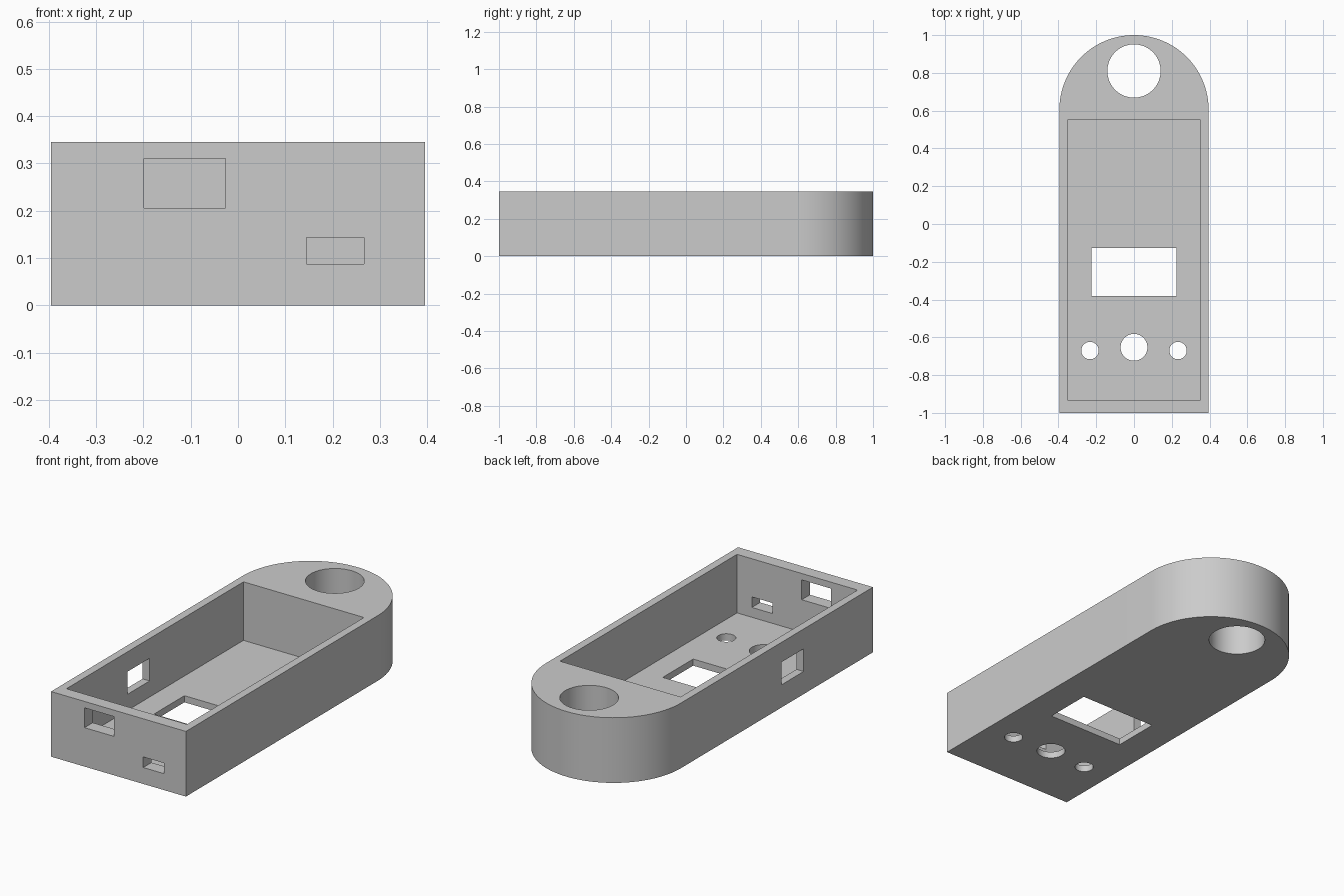
import bpy, math

old = bpy.data.objects.get("Cube")
if old:
    bpy.data.objects.remove(old, do_unlink=True)

# Single plain grey material
grey = bpy.data.materials.new("light grey plastic")
grey.use_nodes = True
color = (0.6, 0.6, 0.6, 1)
grey.diffuse_color = color
grey.node_tree.nodes["Principled BSDF"].inputs["Base Color"].default_value = color

WIDTH, HEIGHT, FLOOR = 0.395, 0.345, 0.035


def prism(name, outline, z0, z1):
    """Extrude a closed xy outline from z0 to z1."""
    n = len(outline)
    verts = [(x, y, z) for z in (z0, z1) for x, y in outline]
    faces = [tuple(reversed(range(n))), tuple(range(n, 2 * n))]
    faces += [(i, (i + 1) % n, n + (i + 1) % n, n + i) for i in range(n)]
    mesh = bpy.data.meshes.new(name)
    mesh.from_pydata(verts, [], faces)
    mesh.materials.append(grey)
    obj = bpy.data.objects.new(name, mesh)
    bpy.context.collection.objects.link(obj)
    return obj


def arc(cx, cy, r, start, end, steps):
    angles = [start + (end - start) * i / steps for i in range(steps + 1)]
    return [(cx + r * math.cos(a), cy + r * math.sin(a)) for a in angles]


def box(name, x0, x1, y0, y1, z0, z1):
    return prism(name, [(x0, y0), (x1, y0), (x1, y1), (x0, y1)], z0, z1)


def drill(name, x, y, r):
    return prism(name, arc(x, y, r, 0, math.tau, 64)[:-1], -0.1, 0.5)


# Housing: flat front end, round back end
outline = [(-WIDTH, -1), (WIDTH, -1)] + arc(0, 1 - WIDTH, WIDTH, 0, math.pi, 64)
housing = prism("housing", outline, 0, HEIGHT)

# Open pocket, screen opening, button holes, hanging hole and wall ports
cutters = [
    box("pocket_cutter", -0.353, 0.353, -0.931, 0.55, FLOOR, 0.5),
    box("screen_cutter", -0.225, 0.225, -0.381, -0.127, -0.1, 0.1),
    drill("hanging_hole_cutter", 0, 0.81, 0.141),
    drill("middle_button_cutter", 0, -0.653, 0.071),
    box("front_port_cutter", -0.199, -0.026, -1.1, -0.9, 0.206, 0.311),
    box("front_slot_cutter", 0.145, 0.266, -1.1, -0.9, 0.087, 0.143),
    box("side_port_cutter", -0.5, -0.3, -0.42, -0.235, 0.12, 0.24),
]
cutters += [drill("side_button_cutter", s * 0.233, -0.67, 0.046) for s in (-1, 1)]

bpy.ops.object.select_all(action="DESELECT")
housing.select_set(True)
bpy.context.view_layer.objects.active = housing
for cutter in cutters:
    mod = housing.modifiers.new(cutter.name, "BOOLEAN")
    mod.operation = "DIFFERENCE"
    mod.solver = "EXACT"
    mod.object = cutter
    bpy.ops.object.modifier_apply(modifier=mod.name)
    bpy.data.objects.remove(cutter, do_unlink=True)

# Smooth the round walls, keep the corners sharp
bpy.ops.object.shade_smooth_by_angle(angle=math.radians(30))
